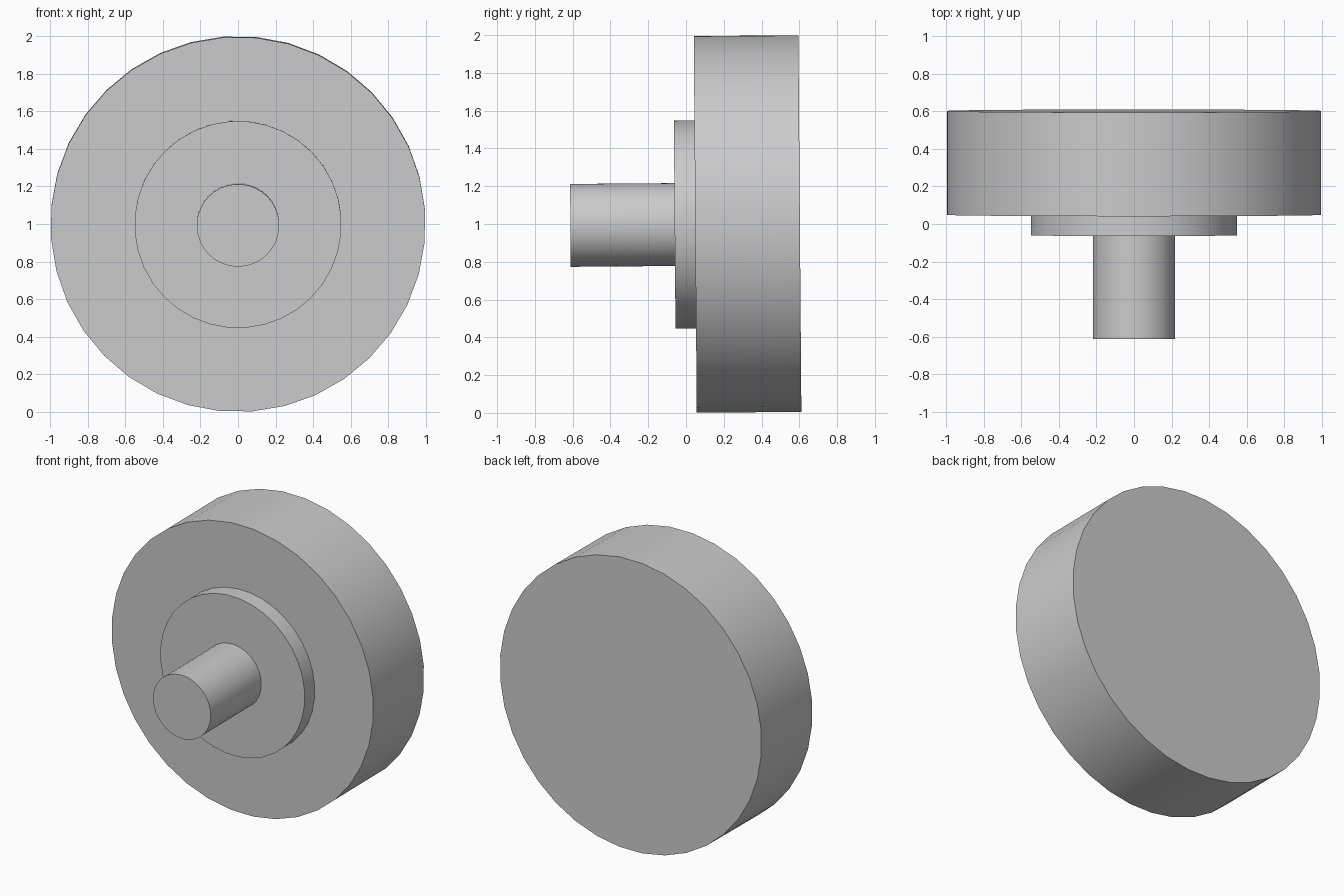
import bpy
from math import radians
from mathutils import Matrix

cube = bpy.data.objects.get("Cube")
if cube:
    bpy.data.objects.remove(cube, do_unlink=True)

# Single grey material
grey = bpy.data.materials.new("plain_grey")
grey.use_nodes = True
color = (0.6, 0.6, 0.6, 1)
grey.diffuse_color = color
grey.node_tree.nodes["Principled BSDF"].inputs["Base Color"].default_value = color

# Shared axis: faces -y, leaning very slightly forward, facets spun a little
AXIS = (Matrix.Translation((0, 0.326, 1.0))
        @ Matrix.Rotation(radians(90.45), 4, "X")
        @ Matrix.Rotation(radians(4.5), 4, "Z"))


def turned_part(name, radius, back, front):
    """Cylinder along the shared axis between two distances from the disc centre."""
    bpy.ops.mesh.primitive_cylinder_add(vertices=36, radius=radius, depth=front - back)
    part = bpy.context.object
    part.name = name
    part.matrix_world = AXIS @ Matrix.Translation((0, 0, (front + back) / 2))
    part.data.materials.append(grey)
    bpy.ops.object.shade_smooth_by_angle(angle=radians(30))
    return part


turned_part("main_disc", 1.0, -0.277, 0.277)
turned_part("collar", 0.552, 0.277, 0.386)
turned_part("front_shaft", 0.22, 0.386, 0.938)
